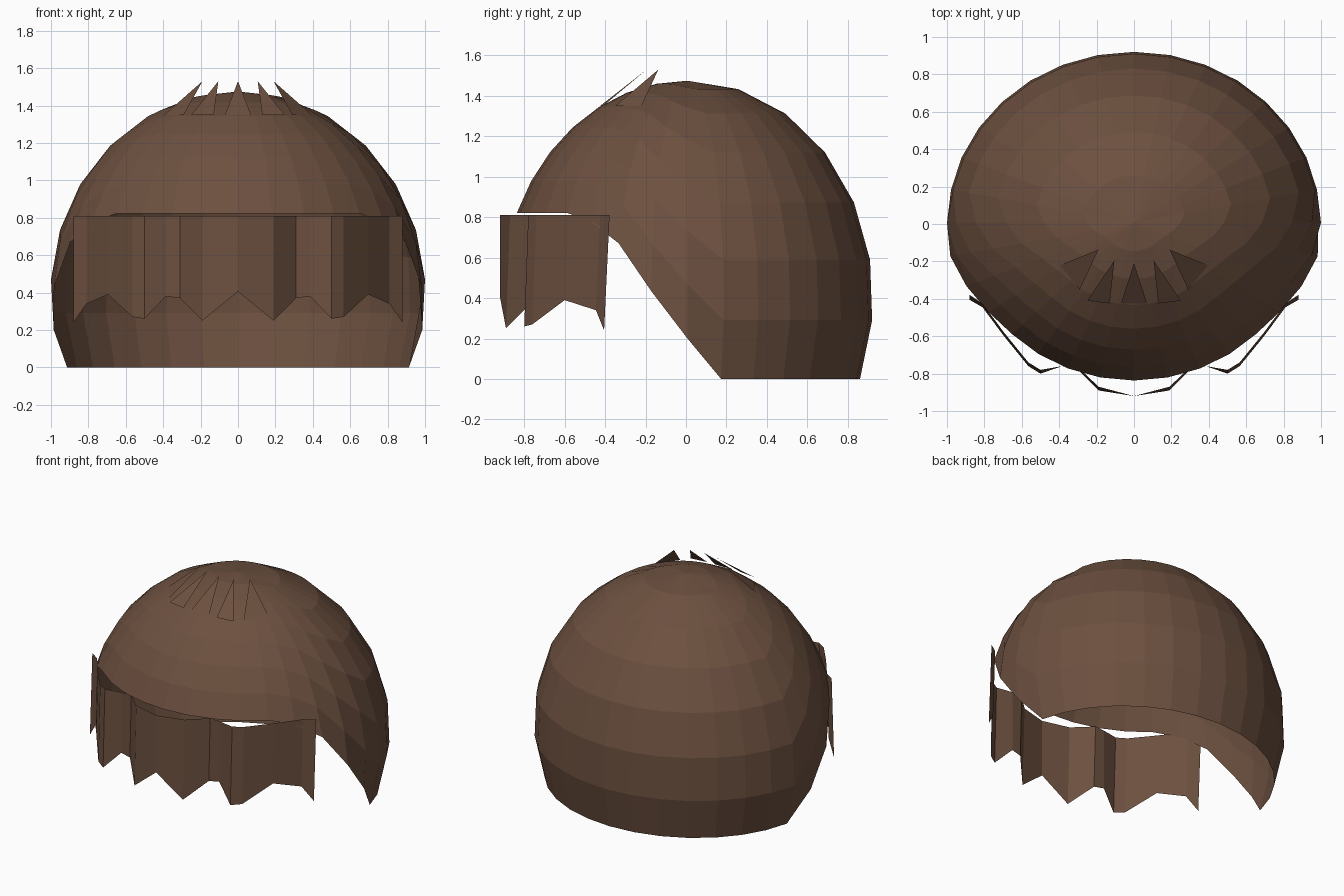
import bpy
from math import sin, cos, radians, pi

if "Cube" in bpy.data.objects:
    bpy.data.objects.remove(bpy.data.objects["Cube"])

mat = bpy.data.materials.new("brown_hair")
mat.diffuse_color = (0.15, 0.08, 0.05, 1)
mat.use_nodes = True
mat.node_tree.nodes["Principled BSDF"].inputs["Base Color"].default_value = mat.diffuse_color


def add_mesh(name, verts, faces):
    me = bpy.data.meshes.new(name)
    me.from_pydata(verts, [], faces)
    me.materials.append(mat)
    ob = bpy.data.objects.new(name, me)
    bpy.context.collection.objects.link(ob)
    return ob


# Hair cap: open ellipsoid shell whose hem rises toward the face
SEG, ROWS = 32, 7
RX, RY, RZ, CY, CZ = 1.002, 0.918, 1.078, 0.007, 0.397
HEM = {0: 100.5, 1: 88, 2: 75.3, 3: 69.2}   # hem angle, steps forward of the ear


def hem_angle(i):
    phi = 2 * pi * i / SEG
    if sin(phi) > 0.1:
        return 111.6
    k = i % (SEG // 2)
    k = min(k, SEG // 2 - k)
    return HEM.get(k, 66.8)


verts = [(0, CY, CZ + RZ)]
for r in range(1, ROWS + 1):
    for i in range(SEG):
        p = 2 * pi * i / SEG
        t = radians(hem_angle(i)) * r / ROWS
        verts.append((RX * sin(t) * cos(p), CY + RY * sin(t) * sin(p), CZ + RZ * cos(t)))
faces = [(0, 1 + i, 1 + (i + 1) % SEG) for i in range(SEG)]
for r in range(ROWS - 1):
    a = 1 + r * SEG
    for i in range(SEG):
        j = (i + 1) % SEG
        faces.append((a + i, a + SEG + i, a + SEG + j, a + j))
add_mesh("hair_cap", verts, faces)

# Fringe: wavy strip with a jagged lower edge (x, top y, bottom y, bottom z)
half = [(0, -0.92, -0.92, 0.405), (0.19, -0.87, -0.89, 0.25), (0.31, -0.755, -0.77, 0.37),
        (0.385, -0.76, -0.76, 0.38), (0.5, -0.78, -0.80, 0.26), (0.565, -0.74, -0.76, 0.27),
        (0.695, -0.58, -0.60, 0.39), (0.81, -0.425, -0.445, 0.34), (0.88, -0.378, -0.405, 0.24)]
line = [(-x, a, b, z) for x, a, b, z in reversed(half[1:])] + half
n = len(line)
verts = [(x, a, 0.81) for x, a, b, z in line] + [(x, b, z) for x, a, b, z in line]
add_mesh("fringe", verts, [(i, n + i, n + i + 1, i + 1) for i in range(n - 1)])

# Tufts: flat triangular spikes standing off the crown (base, base, tip)
tufts = [[(-0.07, -0.425, 1.35), (0.07, -0.425, 1.35), (0, -0.21, 1.53)]]
for s in (-1, 1):
    for tri in ([(0.13, -0.425, 1.35), (0.25, -0.41, 1.35), (0.105, -0.195, 1.53)],
                [(0.29, -0.35, 1.35), (0.395, -0.22, 1.35), (0.19, -0.137, 1.53)]):
        t = [(s * x, y, z) for x, y, z in tri]
        tufts.append(t if s > 0 else [t[1], t[0], t[2]])
add_mesh("crown_tufts", [v for t in tufts for v in t],
         [(3 * k, 3 * k + 1, 3 * k + 2) for k in range(len(tufts))])
